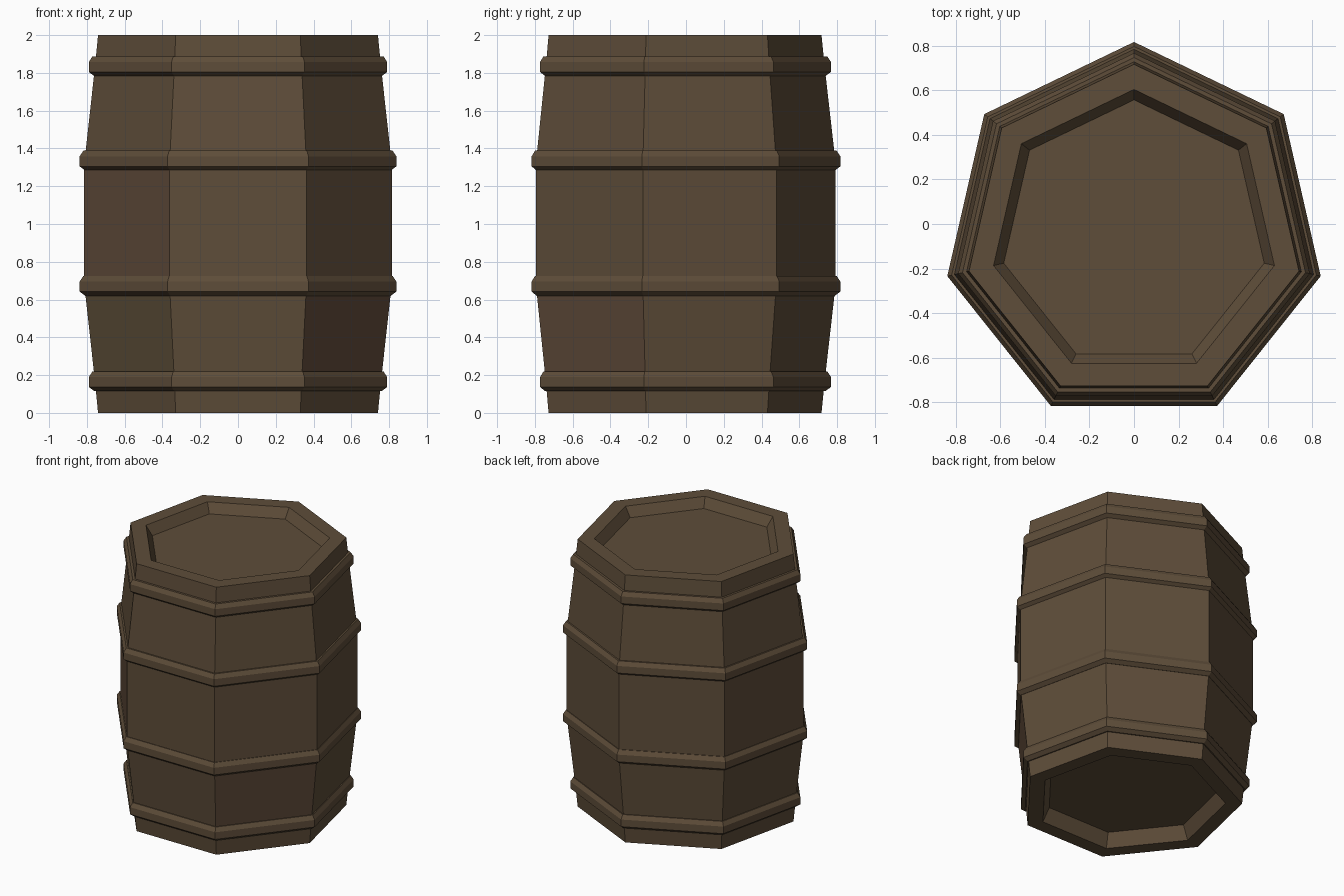
import bpy, bmesh, math

SIDES = 7
CENTRE_Y = -0.0426


def material(name, colour):
    mat = bpy.data.materials.new(name)
    mat.use_nodes = True
    mat.diffuse_color = colour
    mat.node_tree.nodes["Principled BSDF"].inputs["Base Color"].default_value = colour
    return mat


def lathe(name, profile, mats, closed=False, rule=None):
    """Turn (radius, height) points into a seven-sided solid with flat faces."""
    bm = bmesh.new()
    rings = []
    for radius, z in profile:
        ring = []
        for k in range(SIDES):
            a = math.pi / 2 + k * math.tau / SIDES
            ring.append(bm.verts.new((radius * math.cos(a), CENTRE_Y + radius * math.sin(a), z)))
        rings.append(ring)
    pairs = list(zip(rings, rings[1:]))
    if closed:
        pairs.append((rings[-1], rings[0]))
    for row, (low, high) in enumerate(pairs):
        for k in range(SIDES):
            n = (k + 1) % SIDES
            face = bm.faces.new((low[k], low[n], high[n], high[k]))
            face.material_index = rule(row, k) if rule else 0
    if not closed:
        bm.faces.new(rings[0][::-1])
        bm.faces.new(rings[-1])
    bmesh.ops.recalc_face_normals(bm, faces=bm.faces)
    mesh = bpy.data.meshes.new(name)
    bm.to_mesh(mesh)
    bm.free()
    for mat in mats:
        mesh.materials.append(mat)
    obj = bpy.data.objects.new(name, mesh)
    bpy.context.collection.objects.link(obj)
    return obj


if "Cube" in bpy.data.objects:
    bpy.data.objects.remove(bpy.data.objects["Cube"], do_unlink=True)

brown = material("brown wood", (0.112, 0.074, 0.041, 1))
reddish = material("reddish wood", (0.110, 0.066, 0.040, 1))
olive = material("olive wood", (0.104, 0.073, 0.038, 1))

# Body with a tapered recess in each end
body_profile = [
    (0.60, 0.10), (0.647, 0.0),
    (0.76, 0.0), (0.777, 0.17), (0.835, 0.68),
    (0.835, 1.32), (0.777, 1.83), (0.76, 2.0),
    (0.647, 2.0), (0.60, 1.93),
]
LOWER, MIDDLE = 3, 4
panel_tint = {(MIDDLE, 2): 1, (LOWER, 4): 1, (LOWER, 2): 2}
lathe("barrel_body", body_profile, [brown, reddish, olive],
      rule=lambda row, k: panel_tint.get((row, k), 0))

# Four bevelled hoops; each has the same section
hoops = [("bottom_hoop", 0.115, 0.81), ("lower_hoop", 0.62, 0.86),
         ("upper_hoop", 1.283, 0.86), ("top_hoop", 1.783, 0.81)]
for name, z, radius in hoops:
    section = [(radius - 0.07, z), (radius - 0.03, z), (radius, z + 0.022),
               (radius, z + 0.075), (radius - 0.02, z + 0.105), (radius - 0.07, z + 0.105)]
    lathe(name, section, [brown], closed=True)
